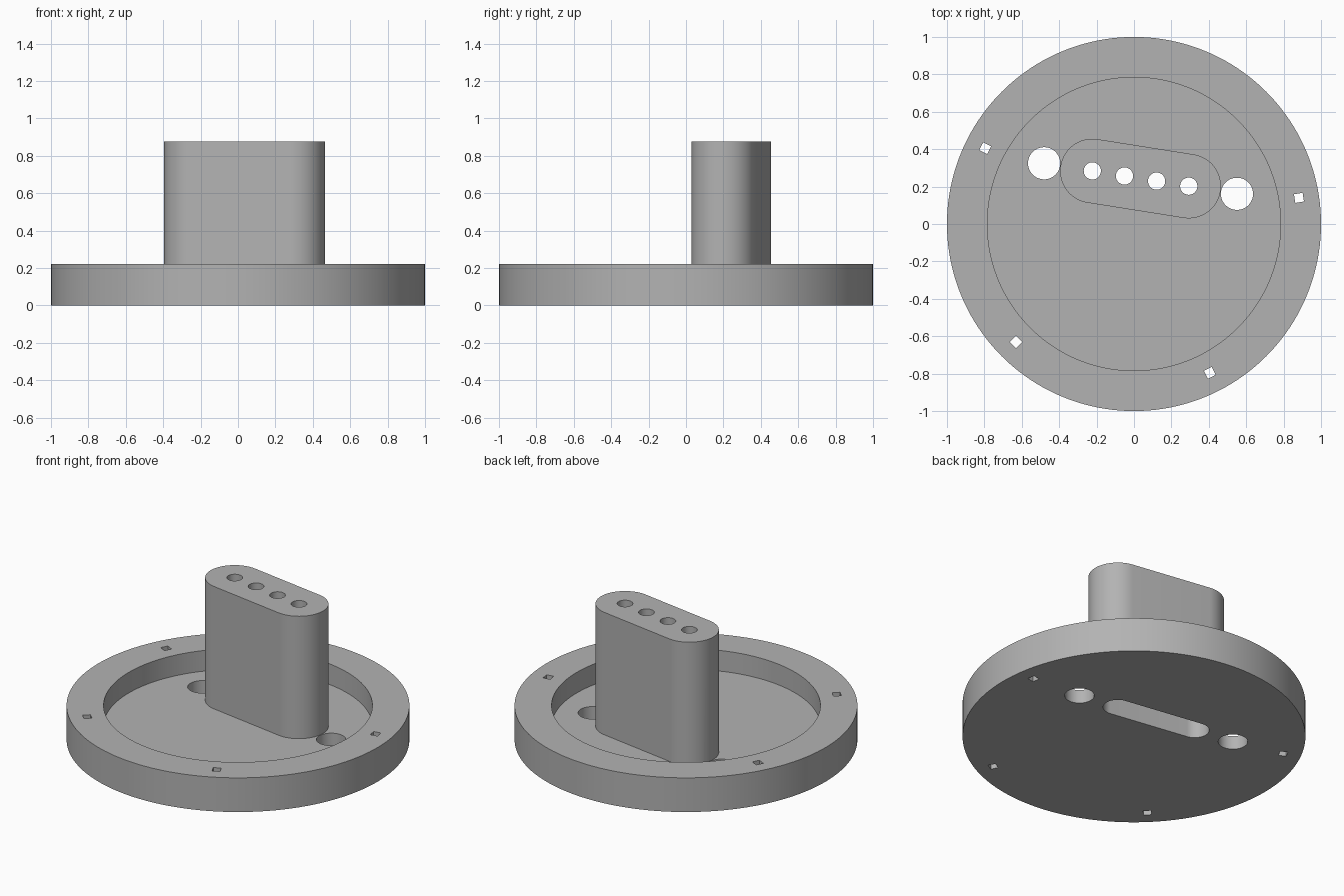
import bpy
import bmesh
from math import cos, sin, pi, radians
from mathutils import Matrix, Vector

cube = bpy.data.objects.get("Cube")
if cube:
    bpy.data.objects.remove(cube, do_unlink=True)

# Main sizes
HEIGHT, FLOOR, TOP = 0.22, 0.087, 0.875
WALL = 0.086
SPAN = 0.522                       # distance between the tower's end centres
TILT = radians(-9)
PLACE = Matrix.Translation((0.035, 0.243, 0)) @ Matrix.Rotation(TILT, 4, "Z")

grey = bpy.data.materials.new("plain grey")
grey.use_nodes = True
grey.diffuse_color = (0.45, 0.45, 0.45, 1)
grey.node_tree.nodes["Principled BSDF"].inputs["Base Color"].default_value = grey.diffuse_color


def circle(radius, sides, x=0):
    return [(x + radius * cos(2 * pi * i / sides), radius * sin(2 * pi * i / sides))
            for i in range(sides)]


def stadium(radius, steps=32):
    pts = []
    for side in (1, -1):
        for i in range(steps + 1):
            a = pi * i / steps - pi / 2
            pts.append((side * (SPAN / 2 + radius * cos(a)), side * radius * sin(a)))
    return pts


def prism(name, outline, z0, z1, matrix=Matrix()):
    """Extrude a flat outline from z0 up to z1."""
    bm = bmesh.new()
    face = bm.faces.new([bm.verts.new(matrix @ Vector((x, y, z0))) for x, y in outline])
    grown = bmesh.ops.extrude_face_region(bm, geom=[face])["geom"]
    bmesh.ops.translate(bm, vec=(0, 0, z1 - z0),
                        verts=[v for v in grown if isinstance(v, bmesh.types.BMVert)])
    bmesh.ops.recalc_face_normals(bm, faces=bm.faces)
    mesh = bpy.data.meshes.new(name)
    bm.to_mesh(mesh)
    bm.free()
    mesh.materials.append(grey)
    obj = bpy.data.objects.new(name, mesh)
    bpy.context.collection.objects.link(obj)
    return obj


def combine(target, tool, operation="DIFFERENCE"):
    """Apply a boolean and remove the tool object."""
    mod = target.modifiers.new(tool.name, "BOOLEAN")
    mod.operation, mod.object, mod.solver = operation, tool, "EXACT"
    with bpy.context.temp_override(object=target, active_object=target,
                                   selected_objects=[target]):
        bpy.ops.object.modifier_apply(modifier=mod.name)
    bpy.data.objects.remove(tool, do_unlink=True)


# Round base with a wide recess, and the tower standing in it
base = prism("base_with_tower", circle(1, 160), 0, HEIGHT)
combine(base, prism("recess", circle(0.784, 160), FLOOR, 1))
combine(base, prism("tower", stadium(2 * WALL), FLOOR / 2, TOP, PLACE), "UNION")

# Hollow inside the tower, open underneath
combine(base, prism("hollow", stadium(WALL), -0.1, TOP - WALL, PLACE))

# Row of four holes in the tower top
for i in range(4):
    x = SPAN * (i / 3 - 0.5)
    combine(base, prism("top_hole", circle(0.046, 40, x), TOP - 2 * WALL, 1, PLACE))

# Large hole in the floor at each end of the tower
for x in (-SPAN, SPAN):
    combine(base, prism("floor_hole", circle(WALL, 64, x), -0.1, HEIGHT, PLACE))

# Square holes through the rim, a fifth of a turn apart, none behind the tower
half = 0.0235
square = [(-half, -half), (half, -half), (half, half), (-half, half)]
for k in range(4):
    spin = Matrix.Rotation(radians(9 - 72 * k), 4, "Z")
    combine(base, prism("rim_hole", square, -0.1, 1,
                        spin @ Matrix.Translation((0.893, 0, 0))))

# Smooth round walls, crisp edges
bpy.ops.object.select_all(action="DESELECT")
base.select_set(True)
bpy.context.view_layer.objects.active = base
bpy.ops.object.shade_smooth_by_angle(angle=radians(30))
